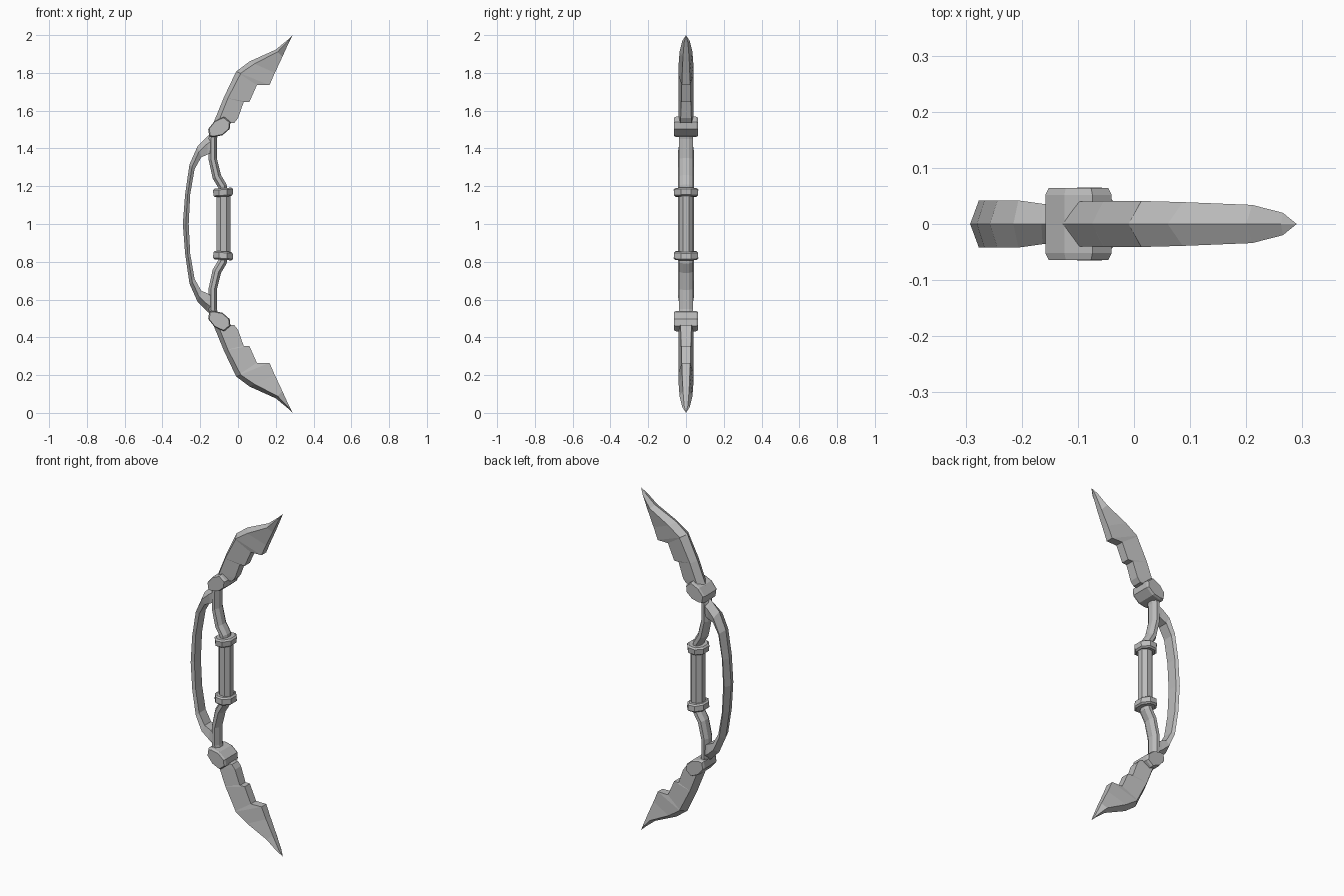
import bpy, bmesh
from math import cos, sin, pi, radians

cube = bpy.data.objects.get("Cube")
if cube:
    bpy.data.objects.remove(cube, do_unlink=True)

grey = bpy.data.materials.new("plain grey")
grey.use_nodes = True
colour = (0.5, 0.5, 0.5, 1)
grey.diffuse_color = colour
grey.node_tree.nodes["Principled BSDF"].inputs["Base Color"].default_value = colour


def loft(name, rings, flip=False):
    """Skin a list of equal point rings; flip mirrors about mid height."""
    bm = bmesh.new()
    rows = [[bm.verts.new((x, y, 2 - z if flip else z)) for x, y, z in r] for r in rings]
    n = len(rows[0])
    for a, b in zip(rows, rows[1:]):
        for i in range(n):
            j = (i + 1) % n
            bm.faces.new((a[i], a[j], b[j], b[i]))
    bm.faces.new(rows[0])
    bm.faces.new(rows[-1])
    bmesh.ops.remove_doubles(bm, verts=bm.verts, dist=0.0005)
    bmesh.ops.recalc_face_normals(bm, faces=bm.faces)
    mesh = bpy.data.meshes.new(name)
    bm.to_mesh(mesh)
    bm.free()
    mesh.materials.append(grey)
    ob = bpy.data.objects.new(name, mesh)
    bpy.context.collection.objects.link(ob)
    return ob


def wedge(outer, inner, t, wide, thin):
    """Ridged section: sharp outer spine, wide shoulders, thinner inner edge."""
    (ox, oz), (ix, iz) = outer, inner
    sx, sz = ox + (ix - ox) * t, oz + (iz - oz) * t
    return [(ox, 0, oz), (sx, -wide, sz), (ix, -thin, iz), (ix, thin, iz), (sx, wide, sz)]


def oval(x, z, rx, ry, tilt=0):
    """Eight-sided ring around the vertical axis, sloped by tilt."""
    ring = []
    for k in range(8):
        a = pi / 8 + k * pi / 4
        dx = rx * cos(a) / cos(pi / 8)
        ring.append((x + dx, ry * sin(a) / cos(pi / 8), z + dx * tilt))
    return ring


# Stepped blade
blade = [
    wedge((-.13, 1.535), (-.02, 1.535), .2, .04, .028),
    wedge((-.12, 1.56), (.0, 1.56), .2, .04, .028),
    wedge((-.075, 1.67), (.03, 1.645), .2, .041, .026),
    wedge((-.075, 1.67), (.06, 1.645), .16, .041, .024),
    wedge((-.01, 1.807), (.10, 1.735), .2, .041, .024),
    wedge((-.01, 1.807), (.167, 1.735), .13, .041, .022),
    wedge((.06, 1.86), (.195, 1.80), .2, .039, .02),
    wedge((.20, 1.923), (.235, 1.885), .3, .034, .016),
    wedge((.262, 1.974), (.27, 1.962), .4, .02, .01),
    wedge((.29, 2.0), (.29, 2.0), 0, 0, 0),
]

# Knuckle bolt running front to back
bolt_outline = [(-.058, -.012), (-.052, -.052), (-.03, -.055), (.018, -.045),
                (.056, -.012), (.06, .025), (.026, .053), (-.024, .03)]
bolt = [[(-.1 + x * s, y, 1.515 + z * s) for x, z in bolt_outline]
        for y, s in ((-.064, .9), (-.052, 1), (.052, 1), (.064, .9))]

# Curved limb between knuckle and grip
limb = [oval(x, z, .022, .037, t) for x, z, t in (
    (-.12, 1.51, 0), (-.134, 1.45, 0), (-.134, 1.345, .15),
    (-.112, 1.25, .4), (-.082, 1.2, .4), (-.077, 1.16, 0))]

# Collar at each end of the grip
collar = [oval(-.079, z, r, r + .012, .06) for z, r in (
    (1.145, .042), (1.152, .051), (1.182, .053), (1.19, .044))]

for flip, end in ((False, "upper"), (True, "lower")):
    loft(end + "_blade", blade, flip)
    loft(end + "_knuckle", bolt, flip)
    loft(end + "_limb", limb, flip)
    loft(end + "_collar", collar, flip)

# Grip
loft("grip", [oval(-.077, z, .037, .038) for z in (.84, 1.16)])

# Bowed hand guard, mirrored about its middle
guard_half = [
    wedge((-.14, 1.48), (-.14, 1.38), .4, .033, .03),
    wedge((-.165, 1.462), (-.16, 1.368), .4, .036, .03),
    wedge((-.215, 1.41), (-.195, 1.353), .45, .042, .03),
    wedge((-.257, 1.315), (-.23, 1.29), .5, .042, .03),
    wedge((-.28, 1.157), (-.253, 1.157), .5, .042, .03),
]
middle = wedge((-.292, 1), (-.261, 1), .5, .042, .03)
lower_half = [[(x, y, 2 - z) for x, y, z in r] for r in reversed(guard_half)]
loft("hand_guard", guard_half + [middle] + lower_half)
